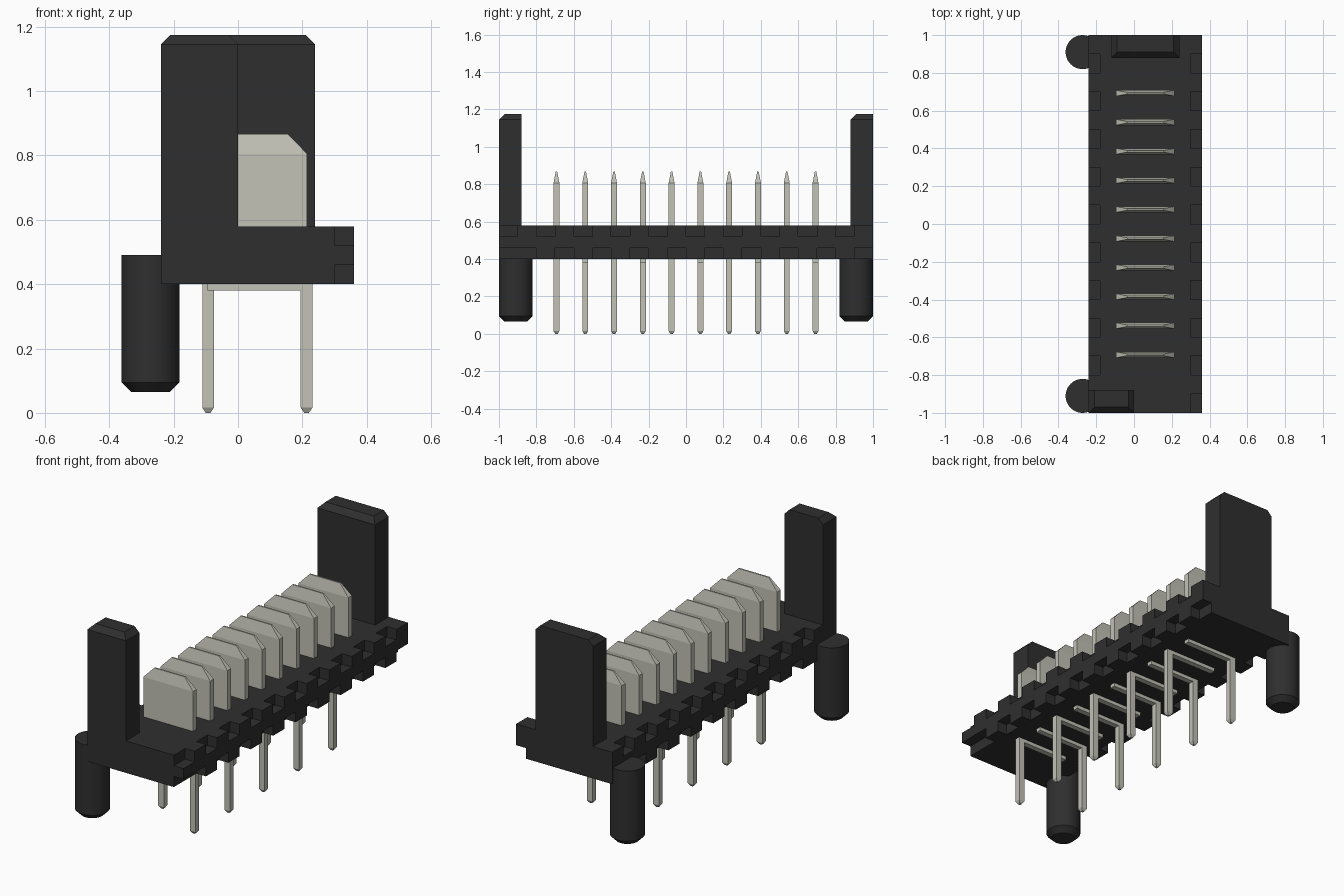
import bpy
import bmesh

if "Cube" in bpy.data.objects:
    bpy.data.objects.remove(bpy.data.objects["Cube"], do_unlink=True)


def make_material(name, colour):
    mat = bpy.data.materials.new(name)
    mat.use_nodes = True
    mat.diffuse_color = colour
    mat.node_tree.nodes["Principled BSDF"].inputs["Base Color"].default_value = colour
    return mat


plastic = make_material("black plastic", (0.028, 0.028, 0.028, 1))
metal = make_material("pale metal", (0.54, 0.54, 0.475, 1))


def loft(bm, sections):
    """Stack rectangular sections (x0, x1, y0, y1, z) from bottom to top."""
    rings = [[bm.verts.new(p) for p in ((x0, y0, z), (x1, y0, z), (x1, y1, z), (x0, y1, z))]
             for x0, x1, y0, y1, z in sections]
    bm.faces.new(rings[0][::-1])
    bm.faces.new(rings[-1])
    for low, high in zip(rings, rings[1:]):
        for i in range(4):
            j = (i + 1) % 4
            bm.faces.new((low[i], low[j], high[j], high[i]))


def box(bm, x0, x1, y0, y1, z0, z1):
    loft(bm, [(x0, x1, y0, y1, z0), (x0, x1, y0, y1, z1)])


def make_object(name, bm, mat):
    mesh = bpy.data.meshes.new(name)
    bm.to_mesh(mesh)
    bm.free()
    mesh.materials.append(mat)
    obj = bpy.data.objects.new(name, mesh)
    bpy.context.collection.objects.link(obj)
    return obj


# Base bar with staggered notches along both long edges
LEFT, RIGHT, BOTTOM, TOP = -0.24, 0.36, 0.40, 0.58
NOTCH, CELL, OVER = 0.06, 0.1, 0.05

bm = bmesh.new()
box(bm, LEFT, RIGHT, -1, 1, BOTTOM, TOP)
base = make_object("base", bm, plastic)

bm = bmesh.new()
outer = (RIGHT - NOTCH, RIGHT + OVER)
inner = (LEFT - OVER, LEFT + NOTCH)
upper = (TOP - NOTCH, TOP + OVER)
lower = (BOTTOM - OVER, BOTTOM + NOTCH)
for i in range(20):
    y0, y1 = -1 + CELL * i, -1 + CELL * (i + 1)
    if i == 0:
        y0 -= OVER
    if i == 19:
        y1 += OVER
    if i % 2 == 0:
        box(bm, *outer, y0, y1, *upper)
        if i > 0:
            box(bm, *inner, y0, y1, *upper)
    else:
        # the first lower notch runs out through the front end
        box(bm, *outer, -1 - OVER if i == 1 else y0, y1, *lower)
        if 1 < i < 19:
            box(bm, *inner, y0, y1, *lower)
cutter = make_object("notch_cutter", bm, plastic)
cutter.hide_render = True

cut = base.modifiers.new("notches", "BOOLEAN")
cut.operation = "DIFFERENCE"
cut.solver = "EXACT"
cut.object = cutter
bpy.context.view_layer.update()
evaluated = base.evaluated_get(bpy.context.evaluated_depsgraph_get())
cut_mesh = bpy.data.meshes.new_from_object(evaluated)
base.modifiers.clear()
base.data = cut_mesh
bpy.data.objects.remove(cutter, do_unlink=True)

# Guide posts, chamfered at the top on three sides
for name, x0, x1, y0, y1 in (("front_post", LEFT, 0, -1, -0.88),
                             ("back_post", -0.12, 0.24, 0.88, 1)):
    c = 0.03
    bm = bmesh.new()
    loft(bm, [(x0, x1, y0, y1, TOP - 0.02), (x0, x1, y0, y1, 1.145),
              (x0 + c, x1 - c, y0 + c, y1, 1.175)])
    make_object(name, bm, plastic)

# Round locating pegs
PEG = 0.09
for name, y in (("front_peg", -0.91), ("back_peg", 0.91)):
    bpy.ops.mesh.primitive_cylinder_add(vertices=48, radius=PEG, depth=0.425,
                                        location=(-0.272, y, 0.2775))
    peg = bpy.context.object
    peg.name = name
    bm = bmesh.new()
    bm.from_mesh(peg.data)
    rim = [e for e in bm.edges if all(v.co.z < 0 for v in e.verts)]
    bmesh.ops.bevel(bm, geom=rim, offset=0.03, segments=1, affect="EDGES")
    bm.to_mesh(peg.data)
    bm.free()
    peg.data.materials.append(plastic)
    bpy.ops.object.shade_smooth_by_angle(angle=0.6)

# Contact blades with a crossbar and a leg on alternating sides
T = 0.016
for i in range(10):
    y = 0.1539 * (i - 4.5)
    bm = bmesh.new()
    loft(bm, [(-0.095, 0.215, y - T, y + T, TOP - 0.02),
              (-0.095, 0.215, y - T, y + T, 0.805),
              (-0.035, 0.155, y - 0.004, y + 0.004, 0.867)])
    make_object(f"blade_{i + 1}", bm, metal)

    bm = bmesh.new()
    box(bm, -0.095, 0.215, y - T, y + T, 0.38, BOTTOM + 0.01)
    make_object(f"crossbar_{i + 1}", bm, metal)

    x = 0.213 if i % 2 == 0 else -0.093
    w, t = 0.018, 0.007
    bm = bmesh.new()
    loft(bm, [(x - t, x + t, y - t, y + t, 0),
              (x - w, x + w, y - T, y + T, 0.016),
              (x - w, x + w, y - T, y + T, BOTTOM + 0.02)])
    make_object(f"leg_{i + 1}", bm, metal)
